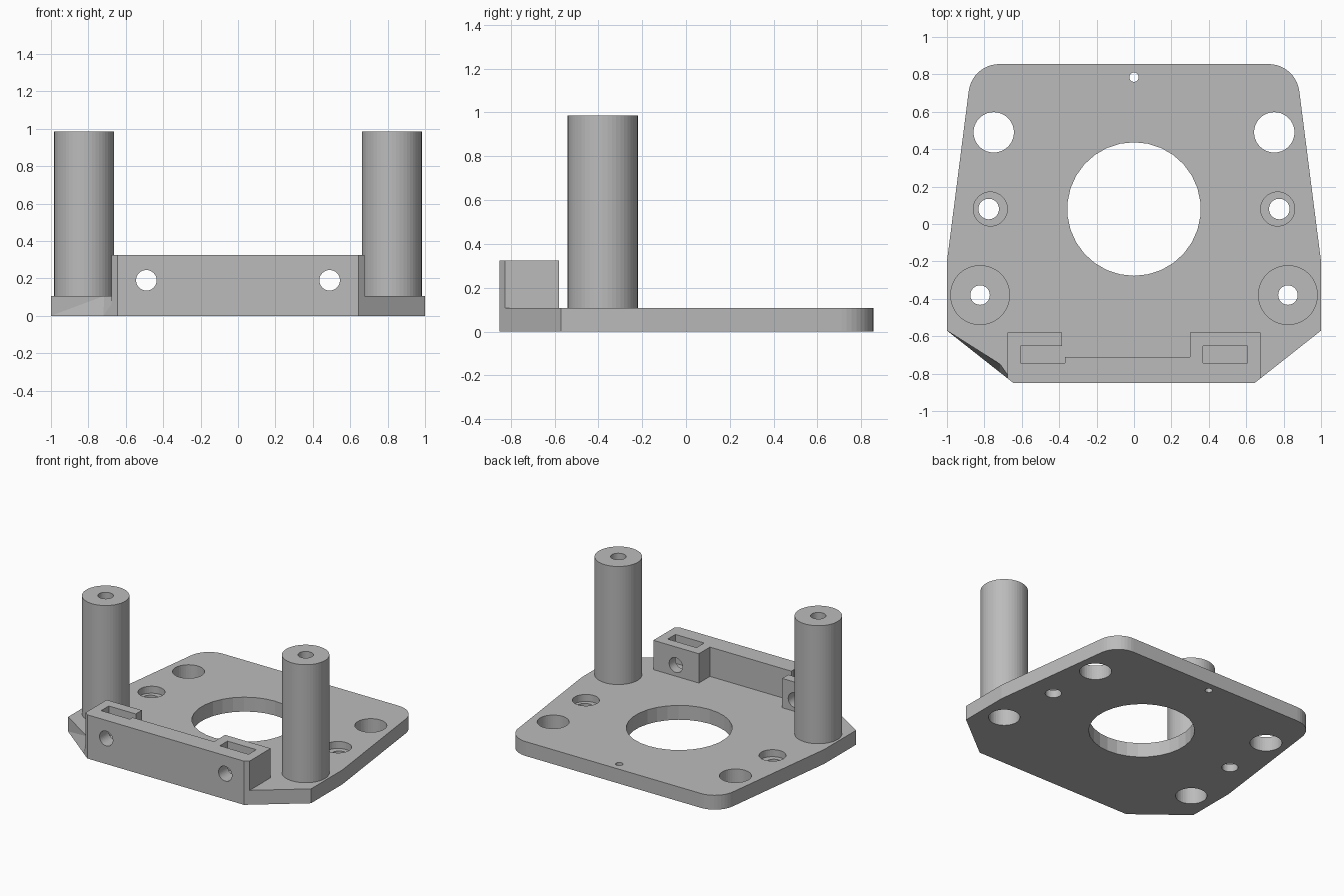
import bpy, bmesh
from math import sin, cos, radians
from mathutils import Matrix

cube = bpy.data.objects.get("Cube")
if cube:
    bpy.data.objects.remove(cube, do_unlink=True)

grey = bpy.data.materials.new("plain_grey")
grey.use_nodes = True
colour = (0.5, 0.5, 0.5, 1)
grey.diffuse_color = colour
grey.node_tree.nodes["Principled BSDF"].inputs["Base Color"].default_value = colour

THICK = 0.107      # plate thickness
BLOCK_TOP = 0.325
PILLAR_TOP = 0.985


def finish(name, bm):
    bmesh.ops.recalc_face_normals(bm, faces=bm.faces)
    mesh = bpy.data.meshes.new(name)
    bm.to_mesh(mesh)
    bm.free()
    mesh.materials.append(grey)
    obj = bpy.data.objects.new(name, mesh)
    bpy.context.collection.objects.link(obj)
    return obj


def prism(name, outline, z0, z1, dent=None):
    """Extrude an outline; dent = (index, x, y) shifts one top corner."""
    bm = bmesh.new()
    low = [bm.verts.new((x, y, z0)) for x, y in outline]
    top = [bm.verts.new((x, y, z1)) for x, y in outline]
    if dent:
        top[dent[0]].co = (dent[1], dent[2], z1)
    bm.faces.new(low)
    bm.faces.new(top)
    for i in range(len(low)):
        j = (i + 1) % len(low)
        quad = (low[i], low[j], top[j], top[i])
        if dent and dent[0] in (i, j):
            bm.faces.new(quad[:3])
            bm.faces.new((quad[0], quad[2], quad[3]))
        else:
            bm.faces.new(quad)
    return finish(name, bm)


def cylinder(name, x, y, r, z0, z1, sides=40):
    bm = bmesh.new()
    bmesh.ops.create_cone(bm, cap_ends=True, segments=sides, radius1=r, radius2=r,
                          depth=z1 - z0, matrix=Matrix.Translation((x, y, (z0 + z1) / 2)))
    return finish(name, bm)


def box(name, x0, x1, y0, y1, z0, z1):
    return prism(name, [(x0, y0), (x1, y0), (x1, y1), (x0, y1)], z0, z1)


def combine(target, tool, operation):
    mod = target.modifiers.new(operation.lower(), "BOOLEAN")
    mod.object, mod.operation, mod.solver = tool, operation, "EXACT"
    tool.hide_render = True
    bpy.context.view_layer.objects.active = target
    bpy.ops.object.modifier_apply(modifier=mod.name)
    bpy.data.objects.remove(tool, do_unlink=True)


# Base plate with rounded rear corners and cut front corners
half = [(0.645, -0.85), (1, -0.57), (1, -0.2)]
half += [(0.72 + 0.165 * cos(radians(a)), 0.69 + 0.165 * sin(radians(a)))
         for a in [7 + 83 * i / 10 for i in range(11)]]
outline = half + [(-x, y) for x, y in reversed(half)]
outline.insert(len(outline) - 1, (-0.72, -0.791))
body = prism("mounting_plate", outline, 0, THICK, dent=(len(outline) - 2, -0.715, -0.75))

# Front clamp block: a bar with a leg at each end
block = prism("clamp_block", [
    (-0.645, -0.85), (0.645, -0.85), (0.675, -0.826), (0.675, -0.58), (0.3, -0.58),
    (0.3, -0.71), (-0.385, -0.71), (-0.385, -0.58), (-0.675, -0.58), (-0.675, -0.826)],
    0, BLOCK_TOP)
combine(body, block, "UNION")

# Tall pillars
for s in (-1, 1):
    combine(body, cylinder("pillar", s * 0.823, -0.38, 0.16, 0.05, PILLAR_TOP, 48), "UNION")

# Centre opening and small locating hole
cutters = [cylinder("centre_cutter", 0, 0.08, 0.357, -0.1, 0.2, 30),
           cylinder("locating_cutter", 0, 0.785, 0.025, -0.1, 0.2, 24)]

for s in (-1, 1):
    cutters += [
        # Large rear holes
        cylinder("rear_cutter", s * 0.75, 0.49, 0.108, -0.1, 0.2),
        # Counterbored side holes
        cylinder("side_cutter", s * 0.777, 0.08, 0.055, -0.1, 0.2),
        cylinder("side_recess_cutter", s * 0.768, 0.08, 0.091, 0.055, 0.2),
        # Pillar bore and the wider recess underneath
        cylinder("bore_cutter", s * 0.823, -0.38, 0.052, -0.1, 1.1),
        cylinder("bore_recess_cutter", s * 0.823, -0.38, 0.106, -0.1, 0.5),
        # Nut slot in the top of each block leg
        box("slot_cutter", min(s * 0.37, s * 0.607), max(s * 0.37, s * 0.607),
            -0.742, -0.652, THICK + 0.003, 0.4)]
    # Bolt hole running front to back
    bolt = cylinder("bolt_cutter", 0, 0, 0.055, -0.3, 0.3)
    bolt.data.transform(Matrix.Translation((s * 0.49, -0.7, 0.19)) @ Matrix.Rotation(radians(90), 4, "X"))
    cutters.append(bolt)

for cutter in cutters:
    combine(body, cutter, "DIFFERENCE")

# Crisp flat machined faces in a single colour
body.data.materials.clear()
body.data.materials.append(grey)
for face in body.data.polygons:
    face.use_smooth = False
    face.material_index = 0
